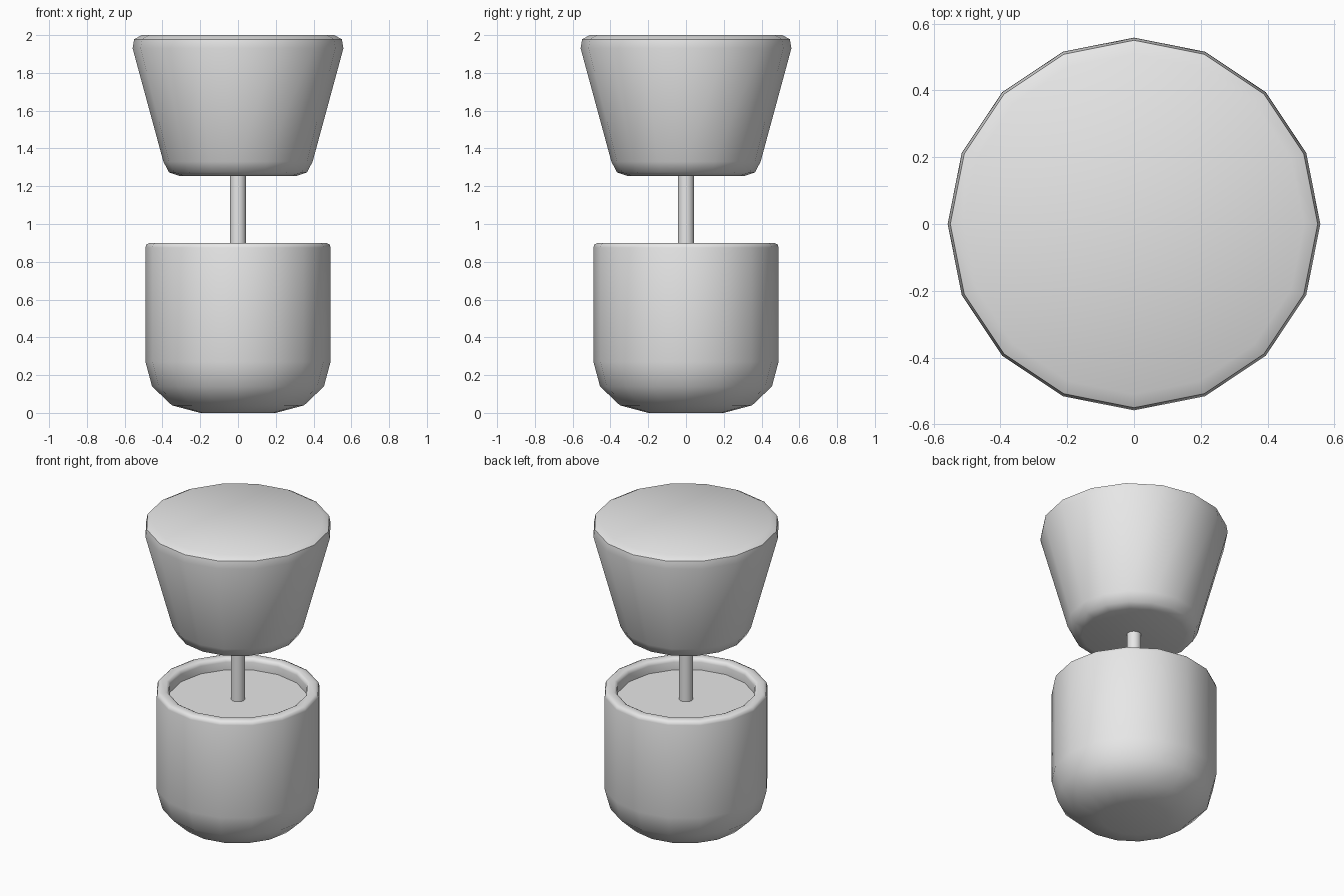
import bpy
import bmesh
from math import cos, sin, tau, radians

cube = bpy.data.objects.get("Cube")
if cube:
    bpy.data.objects.remove(cube, do_unlink=True)

grey = bpy.data.materials.new("light grey")
grey.use_nodes = True
grey.diffuse_color = (0.8, 0.8, 0.8, 1)
grey.node_tree.nodes["Principled BSDF"].inputs["Base Color"].default_value = (0.8, 0.8, 0.8, 1)


def lathe(name, profile, sides=16, sharp=50):
    """Turn a (radius, height) profile around z and cap both ends."""
    bm = bmesh.new()
    rings = [[bm.verts.new((r * cos(tau * i / sides), r * sin(tau * i / sides), z))
              for i in range(sides)] for r, z in profile]
    for low, high in zip(rings, rings[1:]):
        for i in range(sides):
            j = (i + 1) % sides
            bm.faces.new((low[i], low[j], high[j], high[i]))
    bm.faces.new(rings[0][::-1])
    bm.faces.new(rings[-1])
    bmesh.ops.recalc_face_normals(bm, faces=bm.faces[:])
    mesh = bpy.data.meshes.new(name)
    bm.to_mesh(mesh)
    bm.free()
    mesh.materials.append(grey)
    obj = bpy.data.objects.new(name, mesh)
    bpy.context.collection.objects.link(obj)
    bpy.ops.object.select_all(action='DESELECT')
    obj.select_set(True)
    bpy.context.view_layer.objects.active = obj
    bpy.ops.object.shade_smooth_by_angle(angle=radians(sharp))
    return obj


# Rounded pot with a softened rim; the recessed floor closes the inside
lathe("pot", [(0.2, 0), (0.35, 0.04), (0.455, 0.14), (0.49, 0.27),
              (0.49, 0.875), (0.485, 0.892), (0.468, 0.9),
              (0.432, 0.9), (0.418, 0.892), (0.413, 0.875), (0.413, 0.825)])

# Thin post joining pot and shade
lathe("post", [(0.043, 0.8), (0.043, 1.27)])

# Tapered shade with bevelled top and bottom edges
lathe("shade", [(0.31, 1.255), (0.365, 1.273), (0.395, 1.33),
                (0.558, 1.93), (0.55, 1.978), (0.51, 2.0)])
